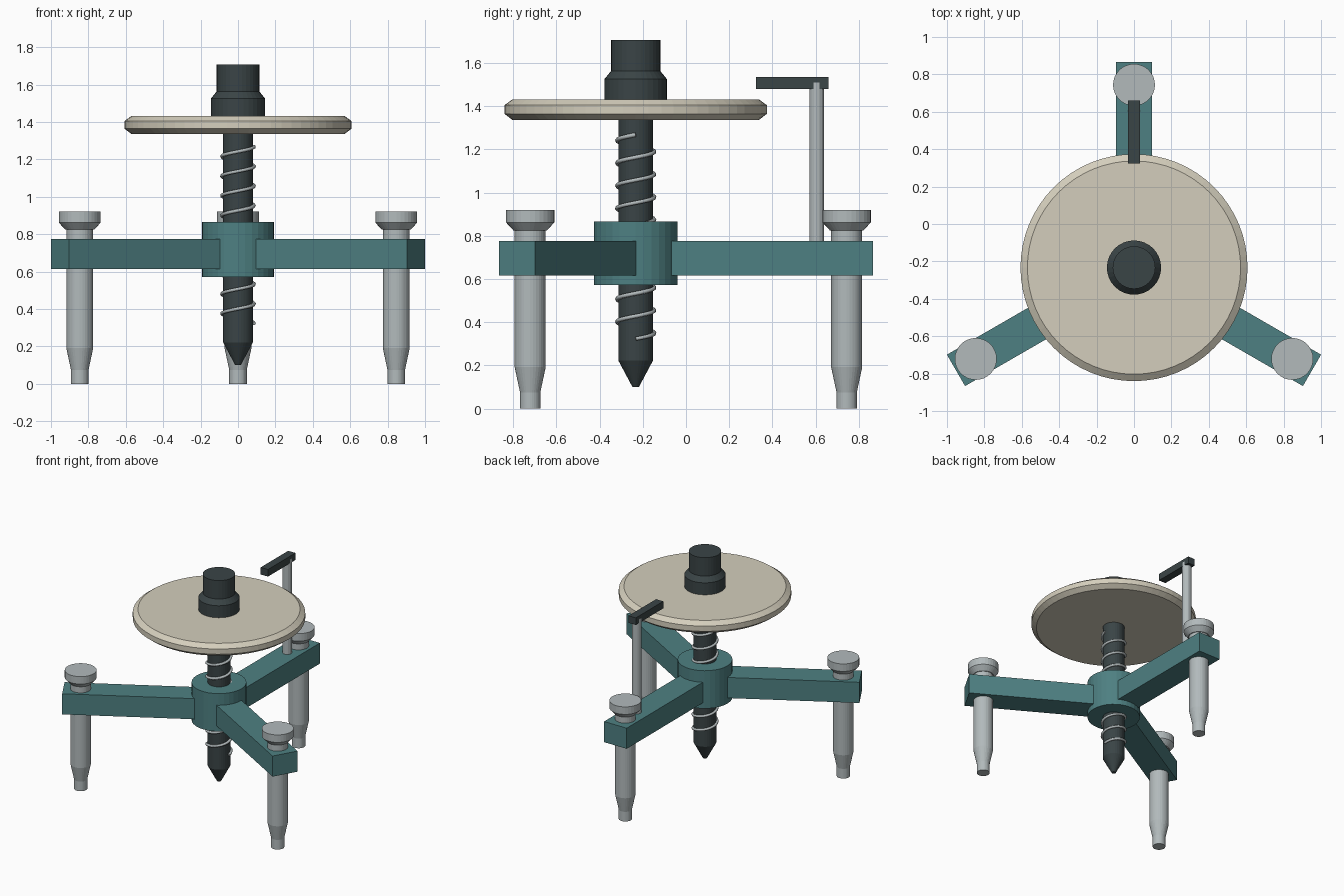
import bpy, bmesh, math
from mathutils import Matrix, Vector

if "Cube" in bpy.data.objects:
    bpy.data.objects.remove(bpy.data.objects["Cube"], do_unlink=True)

CENTRE = Vector((0, -0.233, 0))


def material(name, colour):
    mat = bpy.data.materials.new(name)
    mat.use_nodes = True
    mat.diffuse_color = (*colour, 1)
    mat.node_tree.nodes["Principled BSDF"].inputs["Base Color"].default_value = (*colour, 1)
    return mat


TEAL = material("teal paint", (0.076, 0.216, 0.223))
STEEL = material("light steel", (0.445, 0.491, 0.50))
DARK = material("dark iron", (0.042, 0.058, 0.061))
CREAM = material("cream disc", (0.658, 0.617, 0.503))


def finish(name, bm, mat, place):
    bmesh.ops.transform(bm, matrix=place, verts=bm.verts)
    bmesh.ops.recalc_face_normals(bm, faces=bm.faces)
    mesh = bpy.data.meshes.new(name)
    bm.to_mesh(mesh)
    bm.free()
    mesh.materials.append(mat)
    obj = bpy.data.objects.new(name, mesh)
    bpy.context.collection.objects.link(obj)
    return obj


def turned(name, profile, mat, pos=CENTRE, sides=32):
    """Solid of revolution from (radius, height) pairs, bottom to top."""
    bm = bmesh.new()
    rings = []
    for r, z in profile:
        rings.append([bm.verts.new((r * math.cos(a), r * math.sin(a), z))
                      for a in (math.tau * i / sides for i in range(sides))])
    for low, high in zip(rings, rings[1:]):
        for i in range(sides):
            j = (i + 1) % sides
            bm.faces.new((low[i], low[j], high[j], high[i]))
    bm.faces.new(rings[0][::-1])
    bm.faces.new(rings[-1])
    return finish(name, bm, mat, Matrix.Translation(pos))


def box(name, low, high, mat, place=Matrix()):
    low, high = Vector(low), Vector(high)
    bm = bmesh.new()
    bmesh.ops.create_cube(bm, size=1)
    bmesh.ops.scale(bm, vec=high - low, verts=bm.verts)
    bmesh.ops.translate(bm, vec=(low + high) / 2, verts=bm.verts)
    return finish(name, bm, mat, place)


# Hub with three arms, each carrying a tapered leg and a knob
turned("hub", [(0.193, 0.572), (0.193, 0.865)], TEAL)
for name, angle in (("back", 90), ("right", 210), ("left", 330)):
    place = Matrix.Translation(CENTRE) @ Matrix.Rotation(math.radians(angle), 4, "Z")
    box(name + "_arm", (0.09, -0.097, 0.615), (1.099, 0.097, 0.775), TEAL, place)
    foot = place @ Vector((0.977, 0, 0))
    turned(name + "_leg", [(0.047, 0), (0.047, 0.075), (0.072, 0.192), (0.072, 0.84)], STEEL, foot)
    turned(name + "_knob", [(0.078, 0.825), (0.112, 0.862), (0.112, 0.92)], STEEL, foot)

# Central screw with its pointed tip
turned("screw", [(0.015, 0.1), (0.08, 0.222), (0.08, 1.34)], DARK)

# Raised thread wound around the screw
curve = bpy.data.curves.new("thread_path", "CURVE")
curve.dimensions = "3D"
curve.bevel_depth = 0.01
curve.bevel_resolution = 1
curve.use_fill_caps = True
TURNS, STEPS = 9, 24
path = curve.splines.new("POLY")
path.points.add(TURNS * STEPS)
for i, point in enumerate(path.points):
    a = math.tau * i / STEPS
    point.co = (0.086 * math.cos(a), 0.086 * math.sin(a), 0.323 + 0.105 * i / STEPS, 1)
curve.materials.append(STEEL)
thread = bpy.data.objects.new("thread", curve)
thread.location = CENTRE
bpy.context.collection.objects.link(thread)

# Chamfered disc and the grip above it
turned("disc", [(0.57, 1.336), (0.607, 1.364), (0.607, 1.405), (0.57, 1.432)], CREAM, sides=64)
turned("grip", [(0.145, 1.425), (0.145, 1.525), (0.114, 1.563), (0.114, 1.706)], DARK)

# Upright gauge post and pointer bar on the back arm
turned("gauge_post", [(0.034, 0.77), (0.034, 1.51)], STEEL, Vector((0, 0.605, 0)), 16)
box("pointer_bar", (-0.031, 0.323, 1.48), (0.031, 0.66, 1.535), DARK)
